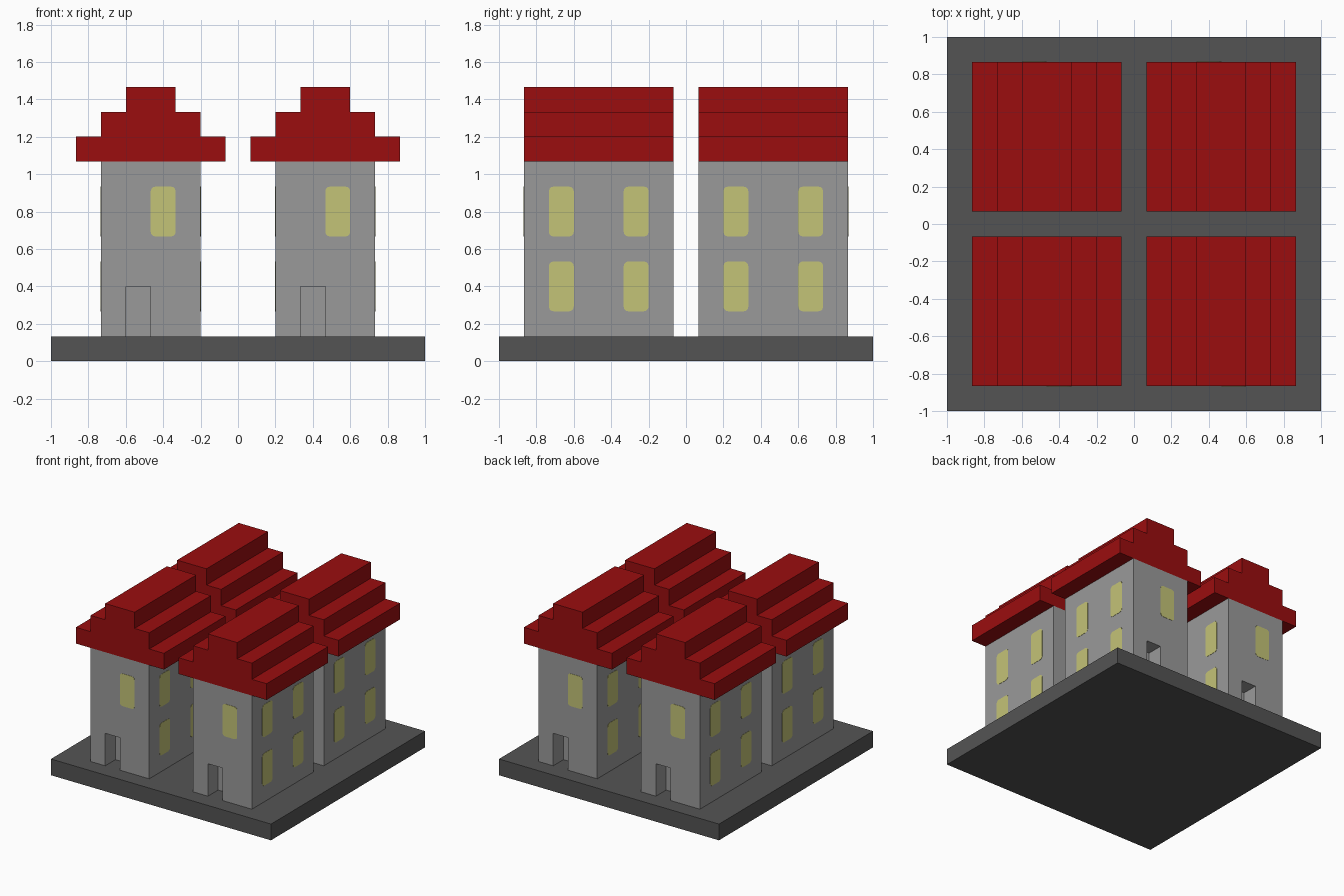
import bpy, bmesh, math
from mathutils import Matrix, Vector

if "Cube" in bpy.data.objects:
    bpy.data.objects.remove(bpy.data.objects["Cube"], do_unlink=True)

U = 2 / 15  # one block of the building grid


def material(name, rgb):
    def linear(c):
        c /= 255
        return c / 12.92 if c <= 0.04045 else ((c + 0.055) / 1.055) ** 2.4
    mat = bpy.data.materials.new(name)
    col = (*[linear(c) for c in rgb], 1)
    mat.use_nodes = True
    mat.diffuse_color = col
    bsdf = mat.node_tree.nodes["Principled BSDF"]
    bsdf.inputs["Base Color"].default_value = col
    bsdf.inputs["Roughness"].default_value = 0.9
    return mat


DARK = material("dark paving grey", (84, 84, 84))
WALL = material("wall grey", (154, 154, 154))
ROOF = material("roof red", (155, 13, 15))
GLASS = material("window yellow", (196, 195, 119))


def add_object(name, bm, mat):
    bmesh.ops.recalc_face_normals(bm, faces=bm.faces[:])
    mesh = bpy.data.meshes.new(name)
    bm.to_mesh(mesh)
    bm.free()
    if mat:
        mesh.materials.append(mat)
    obj = bpy.data.objects.new(name, mesh)
    bpy.context.collection.objects.link(obj)
    return obj


def box(name, lo, hi, mat=None):
    """Box between two corners given in blocks."""
    lo, hi = Vector(lo) * U, Vector(hi) * U
    bm = bmesh.new()
    bmesh.ops.create_cube(bm, size=1, matrix=Matrix.Translation((lo + hi) / 2)
                          @ Matrix.Diagonal((*(hi - lo), 1)))
    return add_object(name, bm, mat)


def prism(bm, points, depth, matrix):
    """Extrude an xz outline along +y, then place it."""
    face = bm.faces.new([bm.verts.new((x, 0, z)) for x, z in points])
    out = bmesh.ops.extrude_face_region(bm, geom=[face])
    moved = [g for g in out["geom"] if isinstance(g, bmesh.types.BMVert)]
    bmesh.ops.translate(bm, vec=(0, depth, 0), verts=moved)
    bmesh.ops.transform(bm, matrix=matrix, verts=list(face.verts) + moved)


def rounded_rect(w, h, r, steps=3):
    pts = []
    for i, (sx, sz) in enumerate([(1, 1), (-1, 1), (-1, -1), (1, -1)]):
        for k in range(steps + 1):
            a = math.pi / 2 * (i + k / steps)
            pts.append((sx * (w / 2 - r) + r * math.cos(a),
                        sz * (h / 2 - r) + r * math.sin(a)))
    return pts


# Ground slab
box("ground_slab", (-7.5, -7.5, 0), (7.5, 7.5, 1), DARK)

# House walls with a recessed doorway
walls = box("house_walls", (-2, -3, 1), (2, 3, 8), WALL)
cutter = box("doorway_cutter", (-1, -4, 0), (0, -2, 3))
cutter.hide_render = True
cut = walls.modifiers.new("doorway", 'BOOLEAN')
cut.operation = 'DIFFERENCE'
cut.solver = 'EXACT'
cut.object = cutter
bpy.context.view_layer.objects.active = walls
bpy.ops.object.modifier_apply(modifier=cut.name)
bpy.data.objects.remove(cutter, do_unlink=True)

# Stepped gable roof, extruded from its end profile
right = [(4 - 2, 8), (3, 8), (3, 9), (2, 9), (2, 10), (1, 10), (1, 11)][1:]
outline = right + [(-x, z) for x, z in reversed(right)]
bm = bmesh.new()
prism(bm, [(x * U, z * U) for x, z in outline], 6 * U, Matrix.Translation((0, -3 * U, 0)))
roof = add_object("house_roof", bm, ROOF)

# Window plates: one over the door, four on each long side
bm = bmesh.new()
pane = rounded_rect(U, 2 * U, 0.025)
PLATE = 0.004


def window(along, z, turn, distance):
    prism(bm, pane, PLATE, Matrix.Rotation(turn, 4, 'Z')
          @ Matrix.Translation((along * U, -distance * U - PLATE / 2, z * U)))


window(0.5, 6, 0, 3)
for side in (-1, 1):
    for along in (-1.5, 1.5):
        for z in (3, 6):
            window(along, z, side * math.pi / 2, 2)
windows = add_object("house_windows", bm, GLASS)

# Four houses: the front pair faces forward, the back pair faces backward
parts = (walls, roof, windows)
for row, turn in (("front", 0), ("back", math.pi)):
    for side, sx in (("right", -1), ("left", 1)):
        first = row == "front" and sx == -1
        for part in parts:
            obj = part if first else part.copy()
            if not first:
                bpy.context.collection.objects.link(obj)
            obj.location = (sx * 3.5 * U, (-3.5 if row == "front" else 3.5) * U, 0)
            obj.rotation_euler = (0, 0, turn)
            obj.name = f"{row}_{side}_{part.data.name}"
